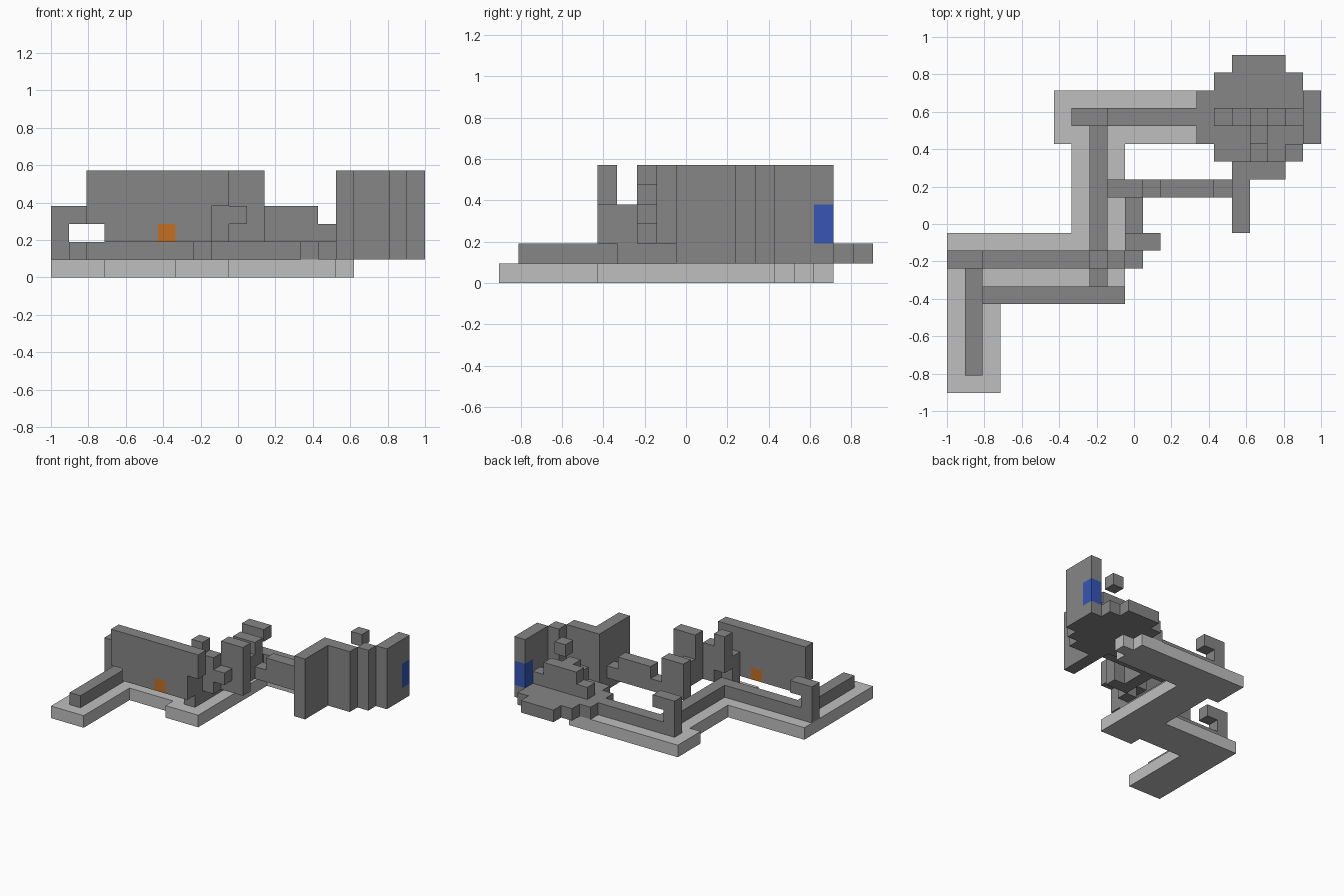
import bpy
import bmesh
from math import radians
from mathutils import Vector

cube = bpy.data.objects.get("Cube")
if cube:
    bpy.data.objects.remove(cube, do_unlink=True)

UNIT = 2 / 21                      # edge of one block
CENTRE = Vector((10.5, 9.5, 0))    # middle of the block grid


def make_material(name, colour):
    mat = bpy.data.materials.new(name)
    mat.use_nodes = True
    mat.diffuse_color = (*colour, 1)
    mat.node_tree.nodes["Principled BSDF"].inputs["Base Color"].default_value = (*colour, 1)
    return mat


light_grey = make_material("light grey", (0.52, 0.52, 0.52))
dark_grey = make_material("dark grey", (0.24, 0.24, 0.24))
orange = make_material("orange", (0.55, 0.16, 0.015))
blue = make_material("blue", (0.035, 0.095, 0.46))

owner = {}       # grid cell -> part name
materials = {}   # part name -> material


def part(name, mat, *boxes):
    """Claim the grid cells of boxes given as x, y and z ranges."""
    materials[name] = mat
    for xs, ys, zs in boxes:
        for x in range(*xs):
            for y in range(*ys):
                for z in range(*zs):
                    owner[x, y, z] = name


def build(name):
    """Make the exposed skin of a part, with coplanar faces merged."""
    bm = bmesh.new()
    corners = ((-1, -1), (1, -1), (1, 1), (-1, 1))
    for cell in [c for c, n in owner.items() if n == name]:
        for axis in range(3):
            for side in (-1, 1):
                beside = list(cell)
                beside[axis] += side
                if tuple(beside) in owner:
                    continue
                verts = []
                for a, b in corners[::side]:
                    p = Vector(cell) + Vector((0.5, 0.5, 0.5))
                    p[axis] += side / 2
                    p[(axis + 1) % 3] += a / 2
                    p[(axis + 2) % 3] += b / 2
                    verts.append(bm.verts.new((p - CENTRE) * UNIT))
                bm.faces.new(verts)
    bmesh.ops.remove_doubles(bm, verts=bm.verts, dist=UNIT / 100)
    bmesh.ops.dissolve_limit(bm, angle_limit=radians(1), verts=bm.verts, edges=bm.edges)
    mesh = bpy.data.meshes.new(name)
    bm.to_mesh(mesh)
    bm.free()
    mesh.materials.append(materials[name])
    bpy.context.collection.objects.link(bpy.data.objects.new(name, mesh))


# Zigzag path that everything stands on
ground = (0, 1)
part("base_path", light_grey,
     ((0, 3), (0, 9), ground),
     ((0, 10), (6, 9), ground),
     ((7, 10), (5, 17), ground),
     ((6, 16), (14, 17), ground),
     ((16, 17), (15, 16), ground))

# Low ridge along the middle of the path
low = (1, 2)
part("path_ridge", dark_grey,
     ((1, 2), (1, 8), low),
     ((0, 9), (7, 8), low),
     ((8, 9), (6, 16), low),
     ((7, 15), (15, 16), low))

# Stepped round platform
for reach, half in ((7, 3), (5, 5), (3, 7)):
    x0, y0 = 14 + (7 - reach) // 2, 12 + (7 - half) // 2
    part("round_platform", dark_grey, ((x0, x0 + reach), (y0, y0 + half), low))

# Hooked posts at the two outer corners of the path
for name, x, y in (("front_hook", 0, 7), ("back_hook", 7, 15)):
    part(name, dark_grey,
         ((x, x + 1), (y, y + 1), (1, 4)),
         ((x, x + 2), (y, y + 1), (3, 4)))

# Long floating wall with its link to the tower
part("long_wall", dark_grey,
     ((3, 9), (5, 6), (2, 3)),
     ((2, 9), (5, 6), (3, 4)),
     ((2, 10), (5, 6), (4, 6)),
     ((8, 9), (6, 7), (2, 4)))
part("orange_block", orange, ((6, 7), (5, 6), (2, 3)))

# Branching tower beside the wall
part("tower", dark_grey,
     ((8, 9), (7, 8), (3, 6)),
     ((9, 10), (7, 8), (2, 5)),
     ((10, 11), (7, 8), (3, 4)))
part("tall_slab", dark_grey, ((10, 12), (8, 9), (2, 6)))

# Raised bridge to the platform wall
part("bridge", dark_grey,
     ((10, 11), (9, 11), (2, 4)),
     ((9, 11), (11, 12), (2, 5)),
     ((11, 12), (11, 12), (2, 3)),
     ((12, 15), (11, 12), (2, 4)),
     ((15, 16), (11, 12), (2, 3)))

# Tall stepped wall around the platform edge
tall = (1, 6)
part("curved_wall", dark_grey,
     ((16, 17), (9, 13), tall),
     ((17, 19), (12, 13), tall),
     ((19, 20), (13, 14), tall),
     ((20, 21), (14, 17), tall))
part("blue_blocks", blue, ((20, 21), (16, 17), (2, 4)))

# Stepped pedestal and the cube hovering over it
part("pedestal", dark_grey,
     ((15, 20), (15, 16), (2, 3)),
     ((16, 19), (15, 16), (3, 4)),
     ((17, 18), (13, 15), (2, 3)),
     ((17, 18), (14, 15), (3, 4)))
part("hovering_cube", dark_grey, ((17, 18), (15, 16), (5, 6)))

for part_name in materials:
    build(part_name)
